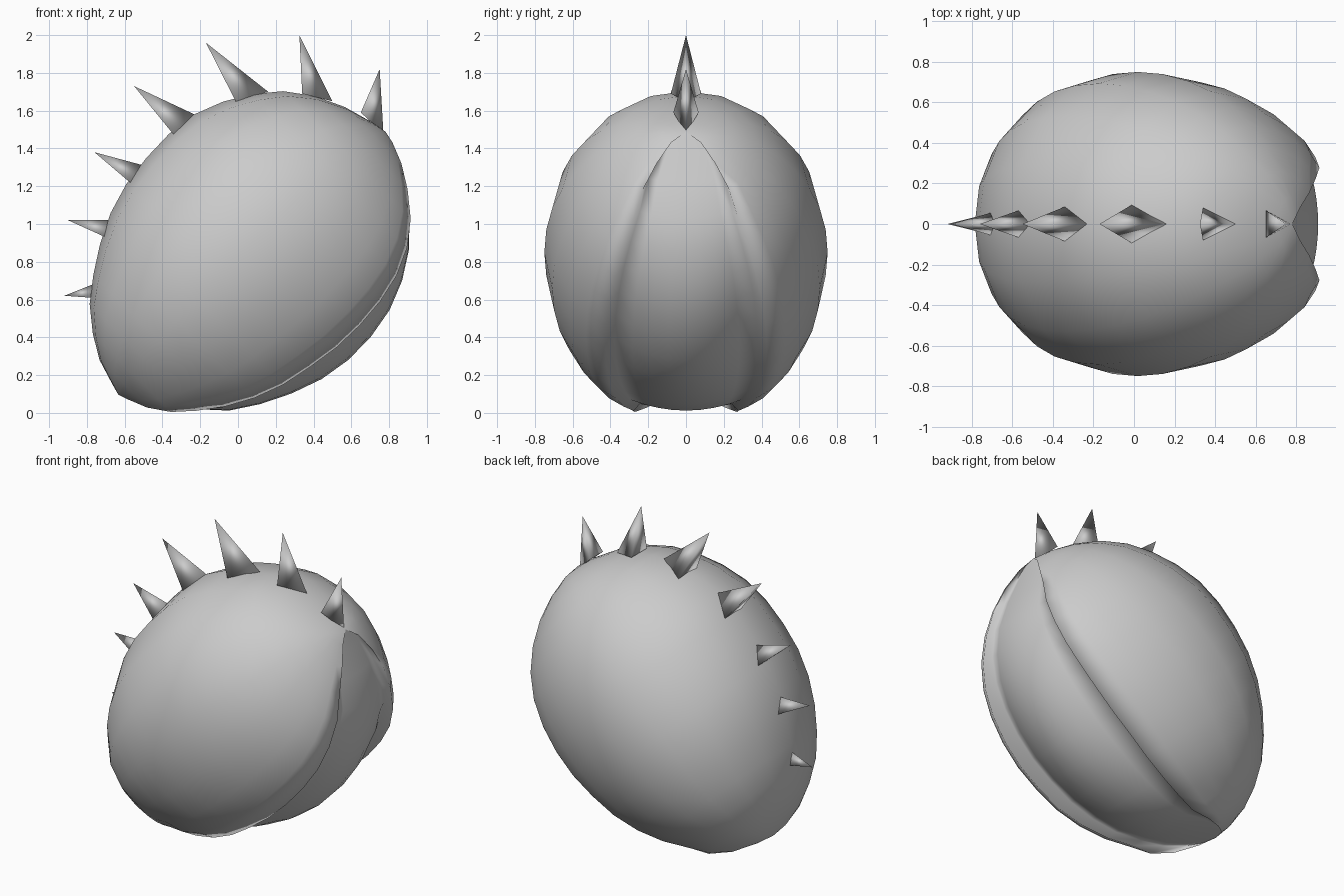
import bpy, bmesh, math

if "Cube" in bpy.data.objects:
    bpy.data.objects.remove(bpy.data.objects["Cube"])

U0, U1 = -0.38, 1.605          # ends of the long axis, tilted 45 degrees
UM = (U0 + U1) / 2
VMAX = 0.75                    # half width across y

# side profiles: (distance along axis, height above axis line)
BACK = [(-.38, .516), (-.33, .70), (-.247, .84), (-.134, .98), (.057, 1.117), (.24, 1.216),
        (.48, 1.287), (.742, 1.308), (.969, 1.28), (1.188, 1.188), (1.42, .997),
        (1.52, .813), (1.577, .658), (1.605, .50)]
LOBE = [(-.38, .516), (-.34, .396), (-.276, .28), (-.127, .145), (.035, .03), (.233, -.055),
        (.523, -.115), (.714, -.134), (.95, -.115), (1.13, -.075), (1.3, .01),
        (1.41, .115), (1.49, .228), (1.577, .375), (1.605, .50)]
BELLY = [(-.38, .516), (-.3, .40), (-.19, .23), (-.064, .07), (.085, -.035), (.29, -.136),
         (.5, -.207), (.714, -.222), (.926, -.192), (1.08, -.136), (1.216, -.059),
         (1.354, .06), (1.44, .19), (1.53, .37), (1.605, .50)]


def lerp(table, u):
    for (a, p), (b, q) in zip(table, table[1:]):
        if u <= b:
            return p + (q - p) * (u - a) / (b - a)
    return table[-1][1]


def width(u):
    t = abs(u - UM) / ((U1 - U0) / 2)
    return VMAX * max(0.0, 1 - t ** 2.05) ** 0.5


def to_world(u, v, w):
    s = math.sqrt(0.5)
    return ((u - w) * s, v, (u + w) * s)


def section(u):
    """Half outline: back ridge, flank, lobe edge, crease, bulging belly."""
    back, lobe, belly, V = lerp(BACK, u), lerp(LOBE, u), lerp(BELLY, u), width(u)
    c = (back + lobe) / 2
    d = c - lobe
    r = min(.8 if u < UM else .6, max(.57, .27 / max(V, .01)))
    pts = []
    for i in range(5):
        a = math.pi / 2 * i / 4
        pts.append((V * math.sin(a), c + (back - c) * math.cos(a)))
    for k, h in ((.87, .38), (.60, .67), (.32, .87), (0, 1)):
        pts.append((V * (r + (1 - r) * k), c - d * h))
    # crease, then the belly arc to the centre line
    e = min(1, (c - belly) / d)
    edge = c - d * .9 * e
    pts.append((V * r * .88, edge))
    for k in (.66, .44, .22, 0):
        pts.append((V * r * k, belly + (edge - belly) * (k / .88) ** 2))
    return pts


def finish(bm, name, angle):
    bmesh.ops.recalc_face_normals(bm, faces=bm.faces)
    me = bpy.data.meshes.new(name)
    bm.to_mesh(me)
    bm.free()
    ob = bpy.data.objects.new(name, me)
    bpy.context.collection.objects.link(ob)
    bpy.ops.object.select_all(action='DESELECT')
    ob.select_set(True)
    bpy.context.view_layer.objects.active = ob
    bpy.ops.object.shade_smooth_by_angle(angle=math.radians(angle))


def loft(name, rings=18):
    bm = bmesh.new()
    loops = []
    for k in range(1, rings):
        u = UM - (U1 - U0) / 2 * math.cos(math.pi * k / rings)
        half = section(u)
        full = half + [(-v, w) for v, w in half[-2:0:-1]]
        loops.append([bm.verts.new(to_world(u, v, w)) for v, w in full])
    n = len(loops[0])
    for a, b in zip(loops, loops[1:]):
        for i in range(n):
            j = (i + 1) % n
            bm.faces.new((a[i], a[j], b[j], b[i]))
    # close both ends to a pole
    for ring, u in ((loops[0], U0), (loops[-1], U1)):
        pole = bm.verts.new(to_world(u, 0, lerp(BACK, u)))
        for i in range(n):
            bm.faces.new((ring[i], ring[(i + 1) % n], pole))
    finish(bm, name, 120)


def spike(name, tip, p, q, ry):
    """Three-sided spike: base point p on the ridge, base corners q at +-ry."""
    bm = bmesh.new()
    pts = [(tip[0], 0, tip[1]), (p[0], 0, p[1]), (q[0], ry, q[1]), (q[0], -ry, q[1])]
    t, a, b, c = [bm.verts.new(v) for v in pts]
    for f in ((t, a, b), (t, b, c), (t, c, a), (a, c, b)):
        bm.faces.new(f)
    finish(bm, name, 150)


# body: rounded shell with two front lobes and the belly between them
loft("body_shell")

# row of spikes along the back ridge
SPIKES = [((-.92, .62), (-.77, .68), (-.78, .61), .035),
          ((-.90, 1.02), (-.66, 1.02), (-.69, .925), .06),
          ((-.76, 1.38), (-.50, 1.31), (-.56, 1.21), .07),
          ((-.55, 1.73), (-.23, 1.58), (-.33, 1.46), .09),
          ((-.17, 1.96), (.16, 1.70), (-.01, 1.645), .095),
          ((.325, 2.0), (.50, 1.65), (.34, 1.69), .08),
          ((.75, 1.82), (.77, 1.48), (.65, 1.59), .067)]
for i, s in enumerate(SPIKES):
    spike(f"back_spike_{i + 1}", *s)
